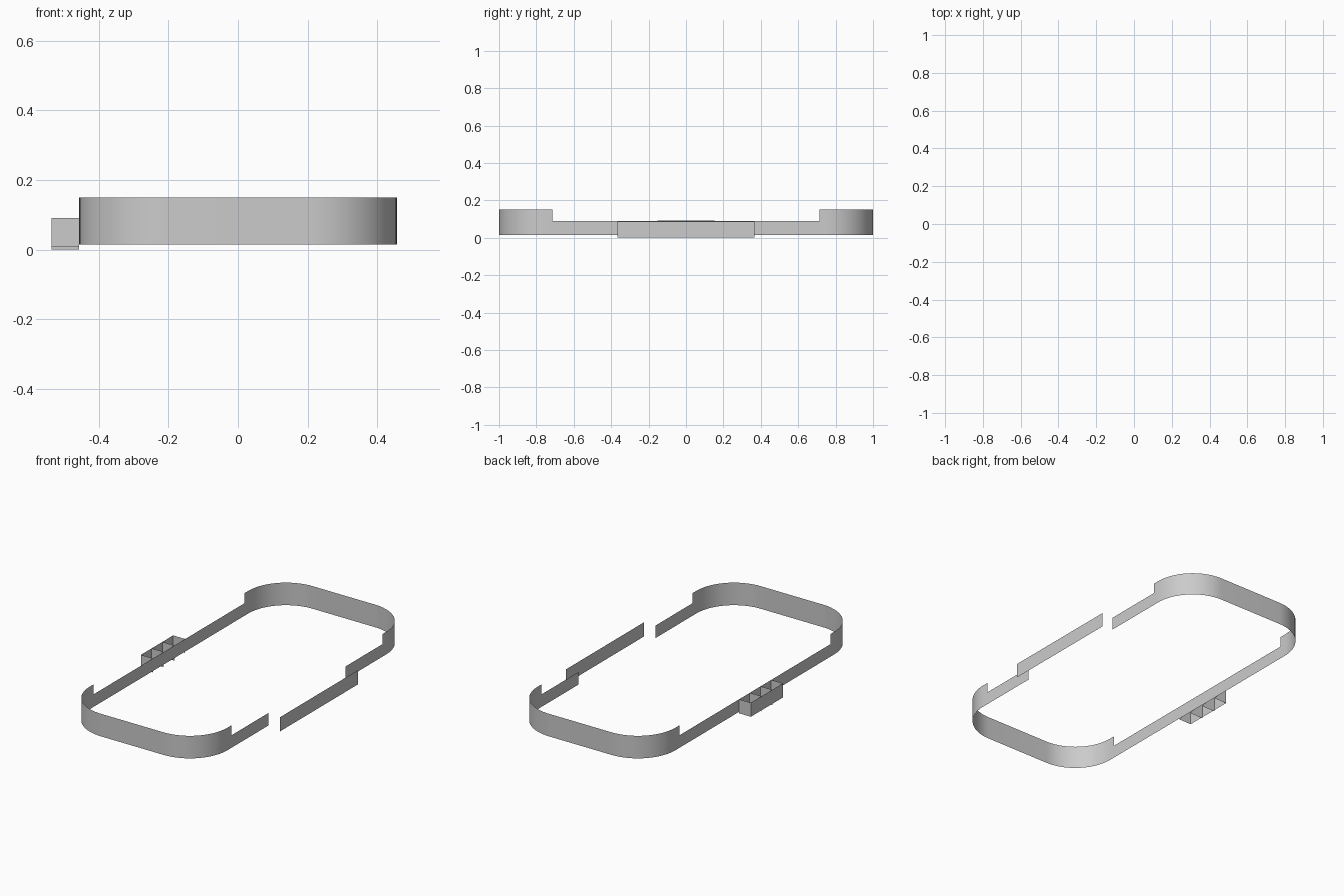
import bpy
from math import cos, sin, pi

if "Cube" in bpy.data.objects:
    bpy.data.objects.remove(bpy.data.objects["Cube"])

X, Y, R = 0.457, 1.0, 0.25      # band half width, half length, corner radius
STEP, GAP = 0.715, 0.362        # notch and cut-out half lengths
OUT = 0.536                     # outer plane of the side covers
Z0, LOW, HIGH = 0.015, 0.09, 0.15


def wall(name, paths, smooth=False):
    """Thin upright sheets; each path is (points, bottom, top)."""
    verts, faces = [], []
    for pts, z0, z1 in paths:
        b = len(verts)
        for x, y in pts:
            verts += [(x, y, z0), (x, y, z1)]
        for i in range(len(pts) - 1):
            k = b + 2 * i
            faces.append((k, k + 2, k + 3, k + 1))
    me = bpy.data.meshes.new(name)
    me.from_pydata(verts, [], faces)
    ob = bpy.data.objects.new(name, me)
    bpy.context.collection.objects.link(ob)
    if smooth:
        for p in me.polygons:
            p.use_smooth = True
    return ob


def arc(cx, cy, a0, n=20):
    return [(cx + R * cos(a0 + i / n * pi / 2), cy + R * sin(a0 + i / n * pi / 2))
            for i in range(n + 1)]


# Tall U-shaped ends with rounded corners
front = ([(-X, -STEP)] + arc(-X + R, -Y + R, pi)
         + arc(X - R, -Y + R, 1.5 * pi) + [(X, -STEP)])
back = [(-x, -y) for x, y in front]
wall("front_end_band", [(front, Z0, HIGH)], True)
wall("back_end_band", [(back, Z0, HIGH)], True)

# Low side rails: left continuous, right split by the cut-out
wall("left_rail", [([(-X, STEP), (-X, -STEP)], Z0, LOW)])
wall("right_rails", [([(X, -STEP), (X, -GAP)], Z0, LOW),
                     ([(X, GAP), (X, STEP)], Z0, LOW)])

# Offset panel outside the cut-out
wall("right_panel", [([(OUT, -0.367), (OUT, 0.367)], 0.002, 0.087)])

# Left button housing: outer wall, end walls and dividers
H = 0.152
wall("button_housing", [([(-X, H), (-OUT, H), (-OUT, -H), (-X, -H)], 0.007, 0.091)])
wall("button_dividers", [([(-OUT, y), (-X, y)], 0.0, 0.091)
                         for y in (-H / 3, H / 3)])
